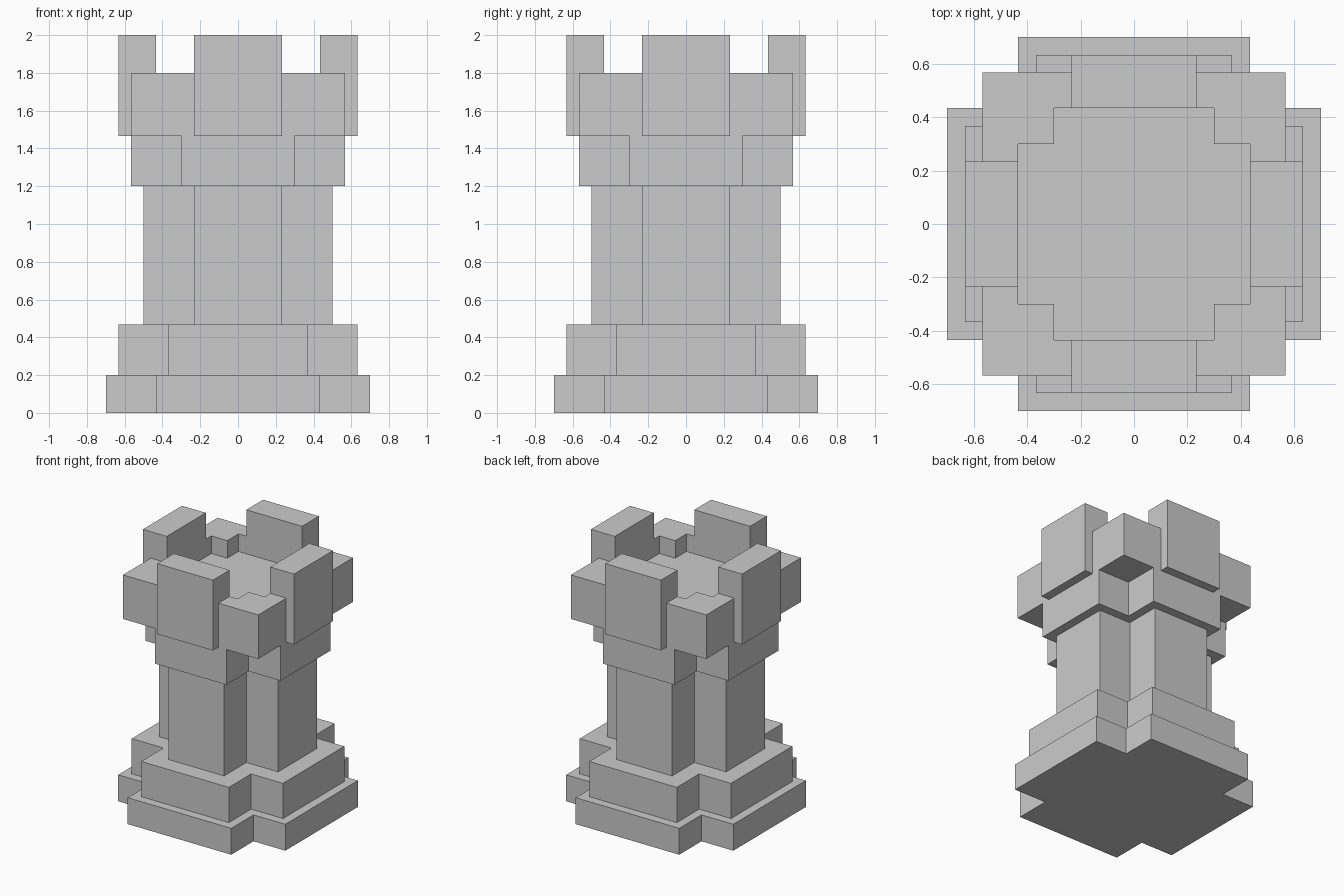
import bpy
import bmesh
from math import cos, sin, pi

if "Cube" in bpy.data.objects:
    bpy.data.objects.remove(bpy.data.objects["Cube"])

U = 1 / 15  # the model sits on a regular block grid


def prism(name, outline, z0, z1, turns=0):
    """Extrude a closed grid outline from z0 to z1, turned by quarter turns."""
    c, s = round(cos(turns * pi / 2)), round(sin(turns * pi / 2))
    bm = bmesh.new()
    verts = [bm.verts.new(((x * c - y * s) * U, (x * s + y * c) * U, z0 * U))
             for x, y in outline]
    face = bm.faces.new(verts)
    top = bmesh.ops.extrude_face_region(bm, geom=[face])["geom"]
    bmesh.ops.translate(bm, vec=(0, 0, (z1 - z0) * U),
                        verts=[v for v in top if isinstance(v, bmesh.types.BMVert)])
    bmesh.ops.recalc_face_normals(bm, faces=bm.faces)
    mesh = bpy.data.meshes.new(name)
    bm.to_mesh(mesh)
    bm.free()
    obj = bpy.data.objects.new(name, mesh)
    bpy.context.collection.objects.link(obj)
    return obj


def cross(reach, arm):
    """Square of half-size reach with its corners notched back to arm."""
    quarter = [(reach, arm), (arm, arm), (arm, reach)]
    pts = []
    for _ in range(4):
        pts += quarter
        quarter = [(-y, x) for x, y in quarter]
    return pts


# Stacked cross-shaped tiers, from the foot to the recessed roof floor
tiers = [("foot", 10.5, 6.5, 0, 3),
         ("plinth", 9.5, 5.5, 3, 7),
         ("shaft", 7.5, 3.5, 7, 18),
         ("collar", 8.5, 4.5, 18, 22),
         ("roof_floor", 6.5, 4.5, 22, 25)]
for name, reach, arm, z0, z1 in tiers:
    prism(name, cross(reach, arm), z0, z1)

# Parapet: low corner blocks and tall side merlons, repeated around
corner = [(3.5, 8.5), (3.5, 6.5), (4.5, 6.5), (4.5, 4.5),
          (6.5, 4.5), (6.5, 3.5), (8.5, 3.5), (8.5, 8.5)]
merlon = [(-3.5, 6.5), (3.5, 6.5), (3.5, 9.5), (-3.5, 9.5)]
for i in range(4):
    prism(f"parapet_corner_{i + 1}", corner, 22, 27, i)
    prism(f"merlon_{i + 1}", merlon, 22, 30, i)
